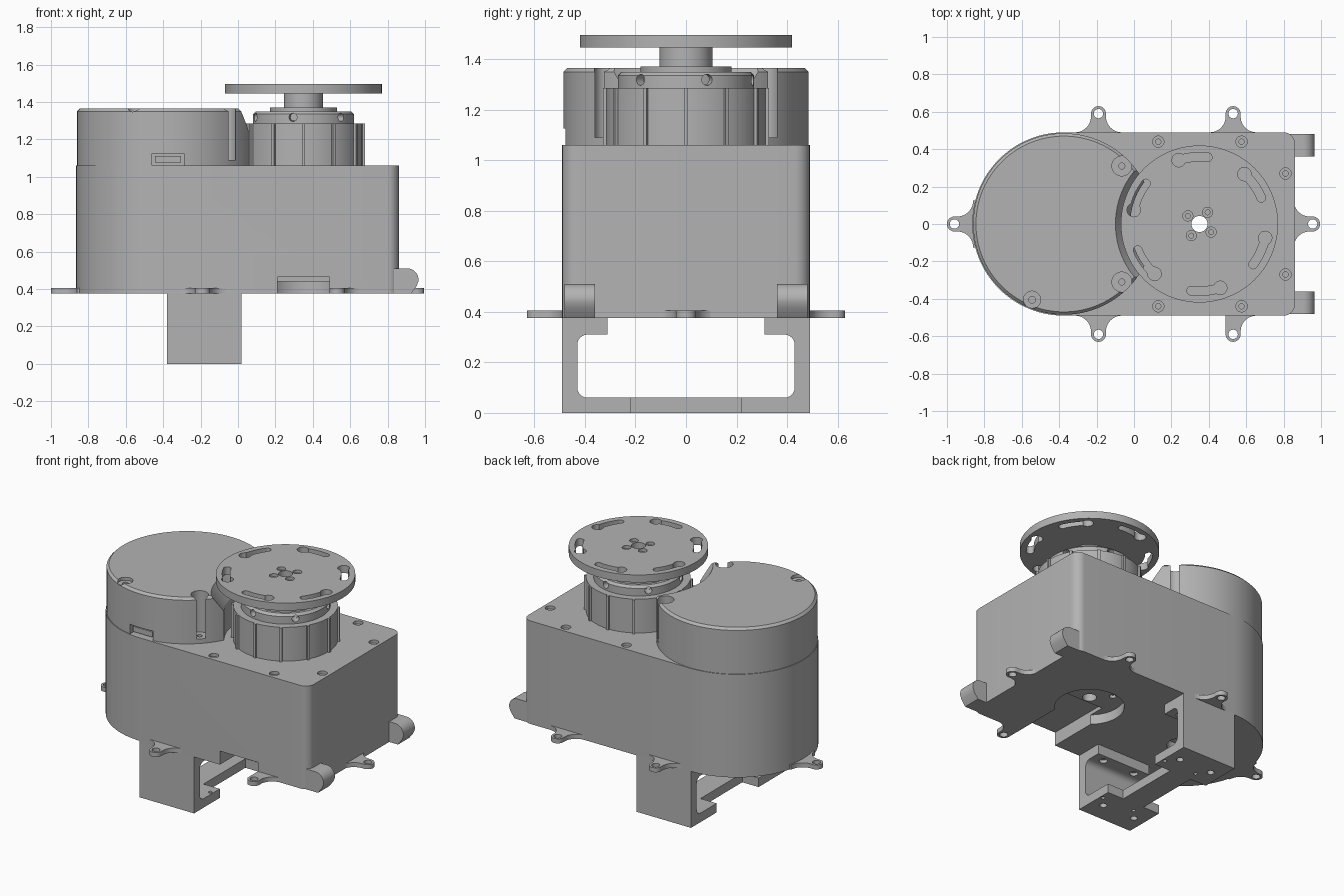
import bpy, bmesh
from math import sin, cos, pi, radians
from mathutils import Vector

cube = bpy.data.objects.get("Cube")
if cube:
    bpy.data.objects.remove(cube)

grey = bpy.data.materials.new("plain grey")
grey.use_nodes = True
grey.diffuse_color = (0.45, 0.45, 0.45, 1)
grey.node_tree.nodes["Principled BSDF"].inputs["Base Color"].default_value = grey.diffuse_color

AXIS_X = 0.35      # output axis
ROUND_X = -0.375   # centre of the rounded end
WALL = 0.49
BASE, SEAM, DECK, COVER_TOP = 0.375, 1.01, 1.06, 1.365


def upright(a, b, h):
    return (a, b, h)


def along_y(a, b, h):
    return (a, h, b)


def along_x(a, b, h):
    return (h, a, b)


def loft(name, rings, place=upright):
    """Solid through a stack of (height, outline) rings."""
    bm = bmesh.new()
    loops = [[bm.verts.new(place(a, b, h)) for a, b in pts] for h, pts in rings]
    n = len(loops[0])
    for low, high in zip(loops, loops[1:]):
        for i in range(n):
            j = (i + 1) % n
            bm.faces.new((low[i], low[j], high[j], high[i]))
    bm.faces.new(loops[0][::-1])
    bm.faces.new(loops[-1])
    bmesh.ops.recalc_face_normals(bm, faces=bm.faces)
    mesh = bpy.data.meshes.new(name)
    bm.to_mesh(mesh)
    bm.free()
    mesh.materials.append(grey)
    ob = bpy.data.objects.new(name, mesh)
    bpy.context.collection.objects.link(ob)
    return ob


def prism(name, pts, z0, z1, place=upright):
    return loft(name, [(z0, pts), (z1, pts)], place)


def arc(cx, cy, r, a0, a1, n=10):
    angles = [radians(a0 + (a1 - a0) * i / n) for i in range(n + 1)]
    return [(cx + r * cos(a), cy + r * sin(a)) for a in angles]


def circle(cx, cy, r, n=32):
    return arc(cx, cy, r, 0, 360, n)[:-1]


def rect(x0, y0, x1, y1):
    return [(x0, y0), (x1, y0), (x1, y1), (x0, y1)]


def lathe(name, profile, cx, n=96):
    return loft(name, [(z, circle(cx, 0, r, n)) for r, z in profile])


def activate(ob):
    bpy.ops.object.select_all(action='DESELECT')
    bpy.context.view_layer.objects.active = ob
    ob.select_set(True)


def cut(ob, cutter):
    cutter.hide_render = True
    mod = ob.modifiers.new("cut", 'BOOLEAN')
    mod.operation, mod.solver, mod.object = 'DIFFERENCE', 'EXACT', cutter
    activate(ob)
    bpy.ops.object.modifier_apply(modifier=mod.name)
    bpy.data.objects.remove(cutter)


def drill(ob, x, y, r, z0, z1):
    cut(ob, prism("drill", circle(x, y, r), z0, z1))


# Housing and lid share one outline: round on one end, square on the other
outline = (arc(ROUND_X, 0, WALL, 90, 270, 48)
           + arc(0.80, -0.43, 0.06, -90, 0, 8) + arc(0.80, 0.43, 0.06, 0, 90, 8))
housing = prism("housing", outline, BASE, SEAM)
lid = prism("lid", outline, SEAM, DECK)

# Underside recesses: output pocket, front channel, round well
cut(housing, prism("channel", rect(0.21, -0.6, 0.49, -0.05), 0.3, 0.465))
drill(housing, AXIS_X, 0, 0.21, 0.3, 0.44)
drill(housing, ROUND_X, 0, 0.09, 0.3, 0.44)
for i in range(4):
    a = radians(45 + 90 * i)
    drill(housing, AXIS_X + 0.14 * cos(a), 0.14 * sin(a), 0.02, 0.4, 0.46)

# Lid screws
for x, y in ((0.13, 0.44), (0.575, 0.44), (0.81, 0.27)):
    for s in (1, -1):
        drill(lid, x, s * y, 0.03, 1.04, 1.1)
        drill(lid, x, s * y, 0.014, 1.02, 1.1)

# Rounded cover, scooped out around the output drum
R = 0.485
cover = lathe("cover", [(R, DECK), (R, 1.35), (R - 0.015, COVER_TOP)], ROUND_X)
cut(cover, lathe("scoop", [(0.37, 1.0), (0.37, 1.25), (0.45, 1.366), (0.45, 1.5)], AXIS_X))
for s in (1, -1):
    drill(cover, -0.065, s * 0.31, 0.053, 1.09, 1.5)
    drill(cover, -0.065, s * 0.31, 0.016, 1.07, 1.5)
drill(cover, -0.545, -0.405, 0.046, 1.345, 1.5)
drill(cover, -0.545, -0.405, 0.018, 1.32, 1.5)
cut(cover, prism("port_opening", rect(-0.46, 1.0, -0.29, 1.125), -0.6, -0.42, along_y))
prism("port", rect(-0.445, 1.075, -0.305, 1.11), -0.465, -0.41, along_y)

# Output drum with ribs and an open collar
drum = lathe("drum", [(0.315, DECK), (0.315, 1.285)], AXIS_X)
collar = lathe("collar", [(0.27, 1.285), (0.27, 1.335), (0.255, 1.35), (0.235, 1.35),
                          (0.225, 1.30), (0.18, 1.30), (0.18, 1.37)], AXIS_X)
hub = lathe("hub", [(0.105, 1.37), (0.105, 1.445)], AXIS_X)
for i in range(12):
    rib = prism("drum_rib", rect(0.305, -0.008, 0.328, 0.008), DECK, 1.285)
    rib.location.x = AXIS_X
    rib.rotation_euler.z = 2 * pi * i / 12
for i in range(6):
    hole = prism("collar_hole", circle(0, 1.318, 0.022, 16), 0.2, 0.35, along_x)
    hole.location.x = AXIS_X
    hole.rotation_euler.z = 2 * pi * (i + 0.3) / 6
    bpy.context.view_layer.update()
    cut(collar, hole)

# Output disc with keyhole arc slots and centre screws
disc = lathe("output_disc", [(0.42, 1.445), (0.42, 1.495)], AXIS_X)
for i in range(6):
    a = 48 + 60 * i
    slot = arc(AXIS_X, 0, 0.382, a - 25, a) + arc(AXIS_X, 0, 0.336, a, a - 25)
    cut(disc, prism("slot", slot, 1.4, 1.6))
    for angle, r in ((a, 0.036), (a - 25, 0.0235)):
        t = radians(angle)
        drill(disc, AXIS_X + 0.359 * cos(t), 0.359 * sin(t), r, 1.4, 1.6)
for i in range(4):
    t = radians(55 + 90 * i)
    x, y = AXIS_X + 0.076 * cos(t), 0.076 * sin(t)
    drill(disc, x, y, 0.027, 1.475, 1.6)
    drill(disc, x, y, 0.013, 1.455, 1.6)

# Shaft bore through everything on the output axis
for ob in (housing, lid, drum, collar, hub, disc):
    drill(ob, AXIS_X, 0, 0.043, 0.2, 1.7)


# Mounting ears with flared roots
def ear(name, x, y, turn, straight=False):
    flare = arc(0.085, 0.125, 0.085, 180, 270)
    root = [(-0.03, 0.125)] + flare
    mirrored = [(u, -v) for u, v in root]
    if straight:
        mirrored = [(-0.03, -0.04), (0.085, -0.04)]
    tip = arc(0.1, 0, 0.04, -90, 90, 16)
    local = mirrored + tip + root[::-1]
    c, s = cos(radians(turn)), sin(radians(turn))
    pts = [(x + u * c - v * s, y + u * s + v * c) for u, v in local]
    ob = prism(name, pts, BASE, 0.405)
    drill(ob, x + 0.1 * c, y + 0.1 * s, 0.025, 0.3, 0.5)


ear("ear_round_end", -0.86, 0, 180)
ear("ear_square_end", 0.855, 0, 0)
for x in (-0.19, 0.53):
    ear("ear_back", x, WALL, 90)
    ear("ear_front", x, -WALL, -90, straight=x > 0)

# Rounded bumpers on the square end
bumper = [(0.82, BASE), (0.925, BASE), (0.955, 0.415)] + arc(0.905, 0.45, 0.06, -10, 90) + [(0.82, 0.51)]
for s in (1, -1):
    prism("bumper", bumper, s * 0.36, s * 0.48, along_y)

# Stand: two C-shaped brackets joined by a strip
profile = ([(0.49, 0), (0.49, BASE), (0.31, BASE), (0.31, 0.31)]
           + arc(0.39, 0.27, 0.04, 90, 0, 6) + arc(0.39, 0.10, 0.04, 0, -90, 6)
           + [(0.22, 0.06), (0.22, 0)])
for s in (1, -1):
    bracket = prism("bracket", [(s * y, z) for y, z in profile], -0.38, 0.02, along_x)
    for x in (-0.3, -0.06):
        drill(bracket, x, s * 0.36, 0.022, -0.1, 0.1)
        drill(bracket, x + 0.06, s * 0.29, 0.012, -0.1, 0.1)
        drill(bracket, x, s * 0.36, 0.025, 0.28, 0.33)
prism("stand_strip", rect(-0.26, -0.22, -0.10, 0.22), 0, 0.06)

# Smooth the round surfaces, keep edges sharp
for ob in list(bpy.context.scene.objects):
    if ob.type == 'MESH' and grey.name in ob.data.materials:
        activate(ob)
        bpy.ops.object.shade_smooth_by_angle(angle=radians(25))
